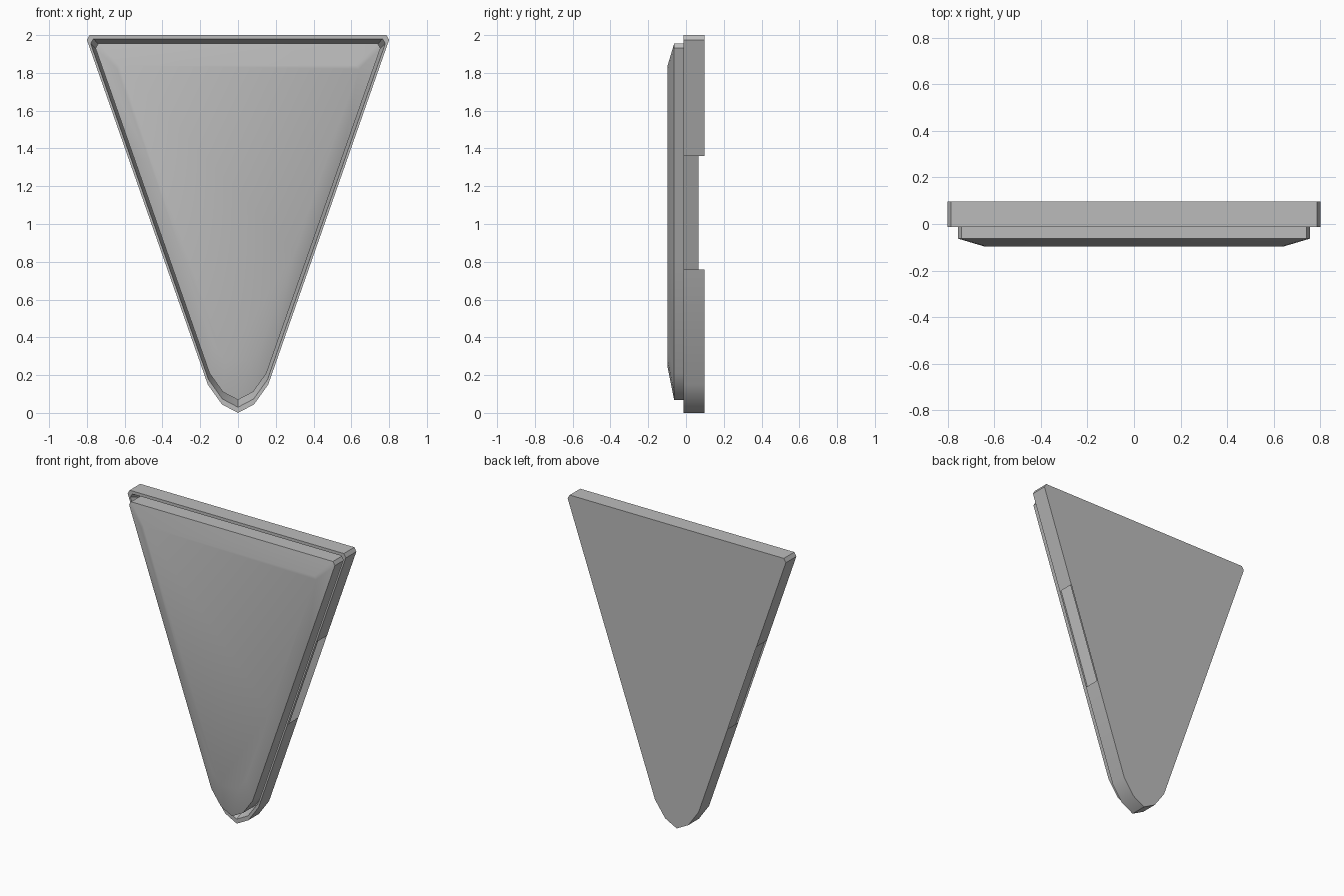
import bpy
import math

cube = bpy.data.objects.get("Cube")
if cube:
    bpy.data.objects.remove(cube, do_unlink=True)

grey = bpy.data.materials.new("plain grey")
grey.use_nodes = True
colour = (0.5, 0.5, 0.5, 1)
grey.diffuse_color = colour
grey.node_tree.nodes["Principled BSDF"].inputs["Base Color"].default_value = colour

# Outline: rounded tip, long slanted sides, clipped top corners
LOW, HIGH = (0.16, 0.15), (0.80, 1.975)
SLOT = (0.76, 1.36)   # heights of the open slot in each side wall
CENTRE = 1.2          # height about which the outline shrinks


def side_point(z):
    t = (z - LOW[1]) / (HIGH[1] - LOW[1])
    return (LOW[0] + t * (HIGH[0] - LOW[0]), z)


right = [(0, 0), (0.085, 0.045), LOW, *map(side_point, SLOT), HIGH, (0.785, 2.0)]
outline = right + [(-x, z) for x, z in reversed(right[1:])]
N = len(outline)


def ring(scale, y):
    return [(x * scale, y, CENTRE + (z - CENTRE) * scale) for x, z in outline]


def build(name, rings, back_cap=False, front_cap=False, slotted=False):
    """Bridge rings from back to front, with optional caps and side slots."""
    verts = [p for r in rings for p in ring(*r)]
    faces = []
    for k in range(len(rings) - 1):
        for i in range(N):
            j = (i + 1) % N
            heights = sorted((outline[i][1], outline[j][1]))
            if slotted and k == 0 and heights == list(SLOT):
                continue
            a, b = k * N, (k + 1) * N
            faces.append((a + i, a + j, b + j, b + i))
    if back_cap:
        faces.append(tuple(reversed(range(N))))
    if front_cap:
        faces.append(tuple(range(len(verts) - N, len(verts))))
    mesh = bpy.data.meshes.new(name)
    mesh.from_pydata(verts, [], faces)
    mesh.materials.append(grey)
    obj = bpy.data.objects.new(name, mesh)
    bpy.context.collection.objects.link(obj)
    bpy.ops.object.select_all(action='DESELECT')
    obj.select_set(True)
    bpy.context.view_layer.objects.active = obj
    bpy.ops.object.shade_smooth_by_angle(angle=math.radians(30))
    return obj


# Hollow casing: flat back, slotted outer wall, narrow rim, sloping groove wall
build("casing", [(1, 0.097), (1, -0.013), (0.975, -0.013), (0.943, 0.065)],
      back_cap=True, slotted=True)

# Raised front panel: straight sides, shallow chamfer, flat face
build("front_panel", [(0.943, 0.065), (0.943, -0.063), (0.80, -0.097)],
      front_cap=True)
